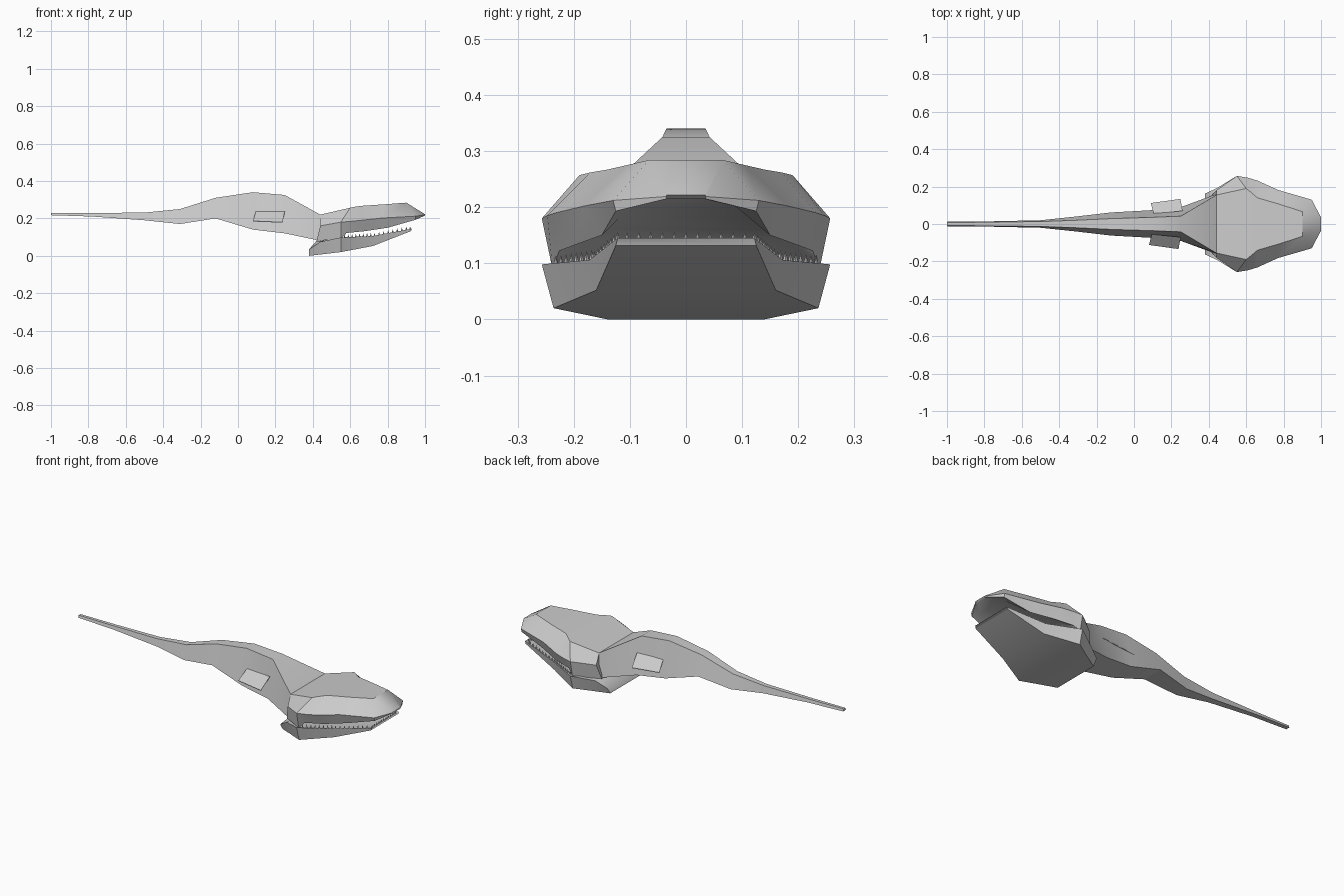
import bpy, bmesh, math
from mathutils import Vector, Matrix

grey = bpy.data.materials.new("grey skin")
grey.diffuse_color = (0.6, 0.6, 0.6, 1)


def finish(bm, name, angle=None):
    """Turn a bmesh into a named object, optionally smooth by angle."""
    me = bpy.data.meshes.new(name)
    bm.to_mesh(me)
    bm.free()
    me.materials.append(grey)
    ob = bpy.data.objects.new(name, me)
    bpy.context.collection.objects.link(ob)
    if angle:
        bpy.ops.object.select_all(action='DESELECT')
        ob.select_set(True)
        bpy.context.view_layer.objects.active = ob
        bpy.ops.object.shade_smooth_by_angle(angle=math.radians(angle))
    return ob


def loft(name, sections, angle):
    """Skin half sections (top to bottom, +y side) mirrored into closed rings."""
    bm = bmesh.new()
    rings = []
    for half in sections:
        pts = list(half) + [(x, -y, z) for x, y, z in reversed(half)]
        rings.append([bm.verts.new(p) for p in pts])
    n = len(rings[0])
    for a, b in zip(rings, rings[1:]):
        for i in range(n):
            j = (i + 1) % n
            bm.faces.new((a[i], a[j], b[j], b[i]))
    bm.faces.new(rings[0])
    bm.faces.new(rings[-1][::-1])
    bmesh.ops.recalc_face_normals(bm, faces=bm.faces)
    return finish(bm, name, angle)


# Body and tail: x, top half width, top z, bottom half width, bottom z
body = [
    (-1.00, 0.008, 0.230, 0.012, 0.217),
    (-0.78, 0.010, 0.229, 0.014, 0.210),
    (-0.50, 0.013, 0.231, 0.020, 0.190),
    (-0.31, 0.020, 0.250, 0.040, 0.170),
    (-0.12, 0.029, 0.310, 0.062, 0.200),
    (0.08, 0.035, 0.340, 0.073, 0.140),
    (0.25, 0.042, 0.325, 0.090, 0.120),
    (0.44, 0.155, 0.220, 0.160, 0.080),
]
loft("body", [[(x, ty, tz), (x, by, bz)] for x, ty, tz, by, bz in body], 25)

# Upper head: crown edge, cheek, mouth rim, palate
head = [
    [(0.44, 0.155, 0.220), (0.44, 0.180, 0.160), (0.42, 0.160, 0.080), (0.42, 0.12, 0.08)],
    [(0.60, 0.190, 0.257), (0.55, 0.257, 0.180), (0.55, 0.238, 0.090), (0.55, 0.19, 0.10)],
    [(0.625, 0.170, 0.262), (0.61, 0.247, 0.185), (0.58, 0.226, 0.122), (0.59, 0.18, 0.14)],
    [(0.66, 0.140, 0.267), (0.66, 0.232, 0.190), (0.68, 0.200, 0.132), (0.68, 0.15, 0.16)],
    [(0.78, 0.105, 0.275), (0.77, 0.182, 0.202), (0.80, 0.150, 0.150), (0.80, 0.12, 0.18)],
    [(0.90, 0.066, 0.284), (0.95, 0.130, 0.212), (0.95, 0.125, 0.193), (0.93, 0.09, 0.20)],
    [(1.00, 0.034, 0.222), (1.00, 0.036, 0.219), (1.00, 0.034, 0.215), (0.99, 0.03, 0.215)],
]
loft("upper_head", head, 35)

# Lower jaw: inner floor, outer rim, underside edge
jaw = [
    [(0.42, 0.130, 0.080), (0.38, 0.163, 0.035), (0.38, 0.140, 0.000)],
    [(0.45, 0.140, 0.080), (0.44, 0.190, 0.075), (0.45, 0.178, 0.008)],
    [(0.55, 0.190, 0.080), (0.55, 0.257, 0.098), (0.55, 0.236, 0.020)],
    [(0.72, 0.130, 0.090), (0.72, 0.172, 0.106), (0.72, 0.160, 0.052)],
    [(0.91, 0.105, 0.134), (0.93, 0.122, 0.145), (0.925, 0.125, 0.132)],
]
loft("lower_jaw", jaw, 40)


# Teeth: small four-sided spikes along the jaw rim
def teeth(bm, a, b, count, height):
    for i in range(count):
        p = Vector(a).lerp(Vector(b), i / (count - 1))
        bmesh.ops.create_cone(bm, cap_ends=True, segments=4, radius1=0.006,
                              radius2=0, depth=height,
                              matrix=Matrix.Translation(p + Vector((0, 0, height / 2))))


bm = bmesh.new()
for s in (-1, 1):
    teeth(bm, (0.57, s * 0.232, 0.090), (0.71, s * 0.168, 0.100), 8, 0.024)
    teeth(bm, (0.73, s * 0.163, 0.102), (0.90, s * 0.122, 0.136), 8, 0.020)
teeth(bm, (0.92, -0.105, 0.138), (0.92, 0.105, 0.138), 11, 0.018)
finish(bm, "teeth")

# Side fins: thin sloping plates
for s, side in ((-1, "right"), (1, "left")):
    bm = bmesh.new()
    dx = 0.01 if s > 0 else 0
    quad = [(0.095, 0.055, 0.236), (0.25, 0.070, 0.238),
            (0.238, 0.134, 0.180), (0.08, 0.112, 0.186)]
    low = [bm.verts.new((x + dx, s * y, z - 0.003)) for x, y, z in quad]
    top = [bm.verts.new((x + dx, s * y, z)) for x, y, z in quad]
    bm.faces.new(low)
    bm.faces.new(top)
    for i in range(4):
        j = (i + 1) % 4
        bm.faces.new((low[i], low[j], top[j], top[i]))
    bmesh.ops.recalc_face_normals(bm, faces=bm.faces)
    finish(bm, side + "_fin")
